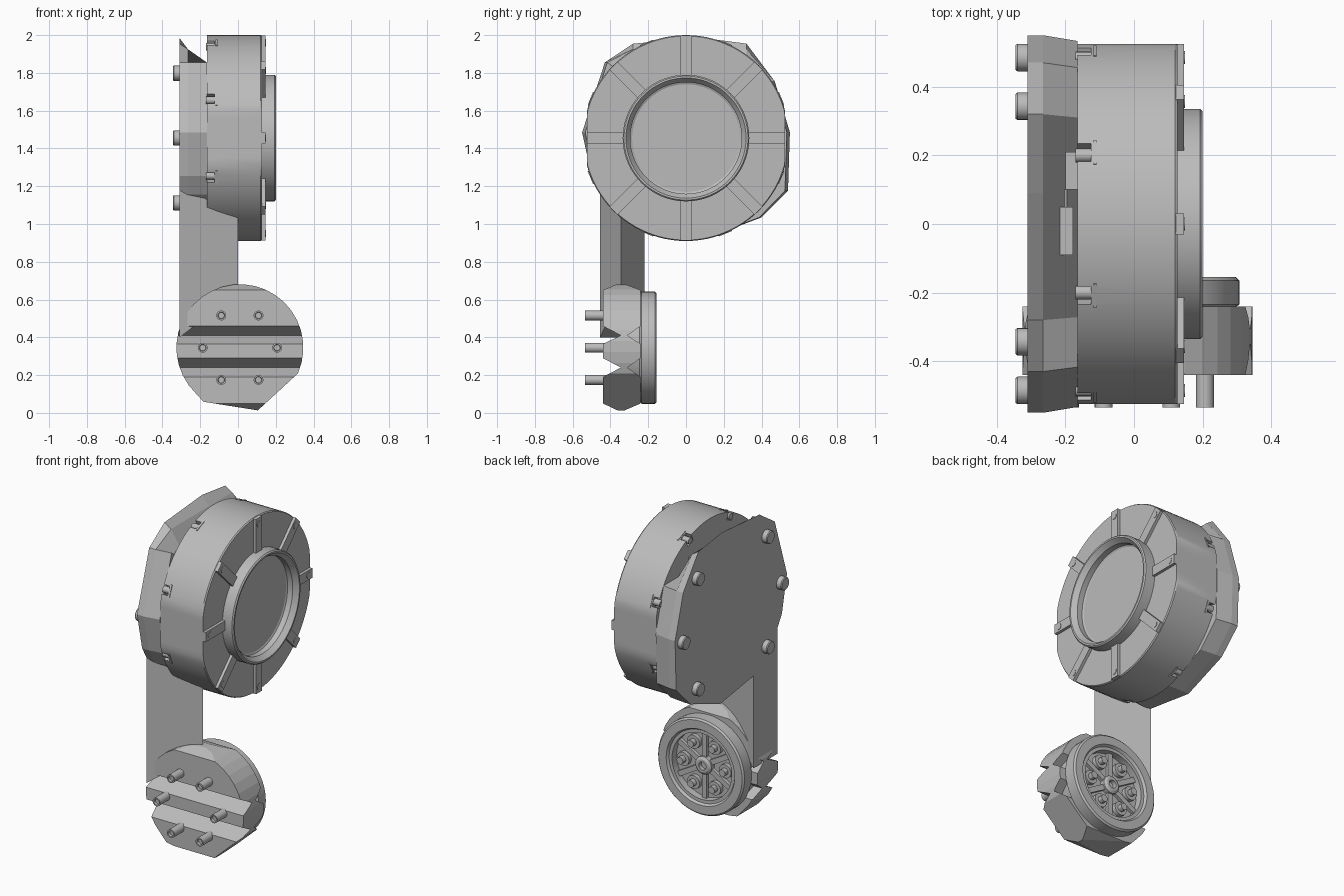
import bpy, bmesh, math
from mathutils import Matrix, Vector

old = bpy.data.objects.get("Cube")
if old:
    bpy.data.objects.remove(old, do_unlink=True)

grey = bpy.data.materials.new("light_grey")
grey.use_nodes = True
grey.diffuse_color = (0.5, 0.5, 0.5, 1)
grey.node_tree.nodes["Principled BSDF"].inputs["Base Color"].default_value = (0.5, 0.5, 0.5, 1)

HUB = Vector((0, 0, 1.455))        # centre of the large drum
WHEEL = Vector((0.01, 0, 0.345))   # centre of the small wheel
R = 0.545


def finish(name, bm, smooth=False):
    bmesh.ops.remove_doubles(bm, verts=bm.verts, dist=1e-5)
    bmesh.ops.recalc_face_normals(bm, faces=bm.faces)
    me = bpy.data.meshes.new(name)
    bm.to_mesh(me)
    bm.free()
    me.materials.append(grey)
    ob = bpy.data.objects.new(name, me)
    bpy.context.collection.objects.link(ob)
    if smooth:
        activate(ob)
        bpy.ops.object.shade_smooth_by_angle(angle=math.radians(30))
    return ob


def activate(ob):
    bpy.ops.object.select_all(action='DESELECT')
    ob.select_set(True)
    bpy.context.view_layer.objects.active = ob


def boolean(ob, cutter, op):
    cutter.hide_render = True
    mod = ob.modifiers.new("cut", 'BOOLEAN')
    mod.object, mod.operation, mod.solver = cutter, op, 'EXACT'
    activate(ob)
    bpy.ops.object.modifier_apply(modifier=mod.name)
    bpy.data.objects.remove(cutter, do_unlink=True)


def lathe(bm, profile, axis, centre, segs):
    """Spin (radius, distance along axis) points around the x or y axis."""
    side = Vector((0, 0, 1))
    along = Vector((1, 0, 0)) if axis == 'X' else Vector((0, 1, 0))
    vs = [bm.verts.new(centre + side * r + along * d) for r, d in profile]
    es = [bm.edges.new(p) for p in zip(vs, vs[1:])]
    bmesh.ops.spin(bm, geom=vs + es, cent=centre, axis=along,
                   angle=2 * math.pi, steps=segs, use_merge=True)


def rod(bm, axis, centre, r, a, b, segs=16):
    lathe(bm, [(0, a), (r, a), (r, b), (0, b)], axis, centre, segs)


def box(bm, lo, hi, matrix=Matrix()):
    lo, hi = Vector(lo), Vector(hi)
    m = matrix @ Matrix.Translation((lo + hi) / 2) @ Matrix.Diagonal((*(hi - lo), 1))
    bmesh.ops.create_cube(bm, size=1, matrix=m)


def loft(bm, rings):
    """Join rings of equal length and cap both ends."""
    rows = [[bm.verts.new(p) for p in ring] for ring in rings]
    n = len(rows[0])
    for a, b in zip(rows, rows[1:]):
        for i in range(n):
            j = (i + 1) % n
            bm.faces.new((a[i], a[j], b[j], b[i]))
    bm.faces.new(rows[0])
    bm.faces.new(rows[-1])


def around(degrees):
    """Turn about the drum axis; local +z points outward."""
    return Matrix.Translation(HUB) @ Matrix.Rotation(math.radians(degrees), 4, 'X')


def polar(centre, axis, radius, degrees):
    a = math.radians(degrees)
    u, v = radius * math.cos(a), radius * math.sin(a)
    return centre + (Vector((0, u, v)) if axis == 'X' else Vector((u, 0, v)))


# Large drum with raised front ring, flattened at its two sides
bm = bmesh.new()
lathe(bm, [(0, -.165), (R, -.165), (R, .12), (.54, .127), (.335, .127), (.335, .193),
           (.328, .2), (.318, .2), (.295, .17), (.295, .135), (.285, .13), (0, .13)],
      'X', HUB, 96)
for v in bm.verts:
    v.co.y = max(-.525, min(.525, v.co.y))
drum = finish("drum", bm)

# Notches in the rim, each holding a bolt and a thin clip
notch, bolts = bmesh.new(), bmesh.new()
for k in range(8):
    turn = around(22.5 + 45 * k)
    box(notch, (-.2, -.028, .5), (-.125, .028, .6), turn)
    rod(bolts, 'X', polar(HUB, 'X', .522, 22.5 + 45 * k), .02, -.17, -.12)
    box(bolts, (-.118, -.038, .52), (-.109, .038, .548), turn)
boolean(drum, finish("notch_cutter", notch), 'DIFFERENCE')
activate(drum)
bpy.ops.object.shade_smooth_by_angle(angle=math.radians(25))
finish("rim_bolts", bolts, True)

# Radial ribs with small screws on the drum face
bm = bmesh.new()
for k in range(8):
    flat = k in (2, 6)
    box(bm, (.11, -.03, .325), (.145, .03, .524 if flat else .543), around(45 * k))
    rod(bm, 'X', polar(HUB, 'X', .485 if flat else .505, 90 + 45 * k), .019, .13, .148)
finish("face_ribs", bm, True)

# Faceted cover behind the drum, hollowed along the top
outline = [(.32, .5), (.09, .53), (-.28, .5), (-.43, .4), (-.55, .03), (-.5, -.2),
           (-.44, -.3), (-.23, -.48), (.11, -.53), (.4, -.42), (.54, -.28),
           (.55, .03), (.47, .3)]


def ring(x, top, grow=1):
    return [HUB + Vector((x, y * grow, min(z, top) if -.3 < y < .33 else z))
            for y, z in outline]


bm = bmesh.new()
loft(bm, [ring(-.31, 1), ring(-.265, .47), ring(-.165, .3, .97)])
finish("back_cover", bm)

# Bolts through the cover
bm = bmesh.new()
for a in (0, 45, 135, 180, 225, 315):
    lathe(bm, [(0, -.345), (.036, -.345), (.04, -.34), (.04, -.3), (0, -.3)],
          'X', polar(HUB, 'X', .485, a), 20)
finish("cover_bolts", bm, True)

# Connector in the gap between cover and drum
bm = bmesh.new()
box(bm, (-.23, -.09, 1.74), (-.178, .05, 1.84))
box(bm, (-.215, .05, 1.77), (-.195, .1, 1.82))
box(bm, (-.2, .1, 1.74), (-.165, .21, 1.84))
finish("connector", bm)

# Wedge-shaped arm
plan = [(-.31, -.455), (0, -.345), (-.31, -.22)]
bm = bmesh.new()
loft(bm, [[(x, y, .69 + .23 * x / .31 - .06) for x, y in plan],
          [(x, y, 1.03 - .6 * x) for x, y in plan]])
finish("arm", bm)

# Finned housing: a grooved profile trimmed to a round outline
front = [(-.44, .05), (-.44, .19), (-.345, .24), (-.44, .29),
         (-.44, .365), (-.345, .41), (-.44, .46), (-.44, .65)]
back = [(-.24, .65), (-.24, .46), (-.31, .41), (-.24, .365),
        (-.24, .29), (-.31, .24), (-.24, .19), (-.24, .05)]
profile = front + [(-.345, .69)] + back + [(-.345, .005)]
bm = bmesh.new()
loft(bm, [[(x, y, z) for y, z in profile] for x in (-.4, .4)])
housing = finish("finned_housing", bm)
angles = [a for a in range(-24, 236, 10)] + [236, 286]
trim = [polar(WHEEL, 'Y', .336 if a < 230 else .345, a) for a in angles]
bm = bmesh.new()
loft(bm, [[p + Vector((0, y, 0)) for p in trim] for y in (-.6, 0)])
boolean(housing, finish("trim_cutter", bm), 'INTERSECT')

# Pins on the housing front
bm = bmesh.new()
for k in range(6):
    lathe(bm, [(0, -.52), (.016, -.52), (.018, -.535), (.026, -.535), (.026, -.4), (0, -.4)],
          'Y', polar(WHEEL, 'Y', .197, 60 * k), 20)
finish("front_pins", bm, True)

# Wheel with a recessed back
bm = bmesh.new()
lathe(bm, [(0, -.32), (.28, -.32), (.28, -.245), (.297, -.235), (.297, -.165),
           (.287, -.155), (.235, -.155), (.225, -.17), (.205, -.17), (.205, -.215),
           (0, -.215)], 'Y', WHEEL, 64)
finish("wheel", bm, True)

# Hub, spokes and bolts inside the wheel
bm = bmesh.new()
lathe(bm, [(0, -.2), (.025, -.2), (.025, -.175), (.04, -.175), (.055, -.185),
           (.055, -.22), (0, -.22)], 'Y', WHEEL, 32)
for k in range(6):
    rod(bm, 'Y', polar(WHEEL, 'Y', .145, 60 * k), .042, -.22, -.19, 20)
    rod(bm, 'Y', polar(WHEEL, 'Y', .145, 60 * k), .022, -.2, -.16, 12)
    spin = Matrix.Translation(WHEEL) @ Matrix.Rotation(math.radians(60 * k + 30), 4, 'Y')
    box(bm, (.05, -.22, -.016), (.205, -.195, .016), spin)
finish("wheel_hub", bm, True)
